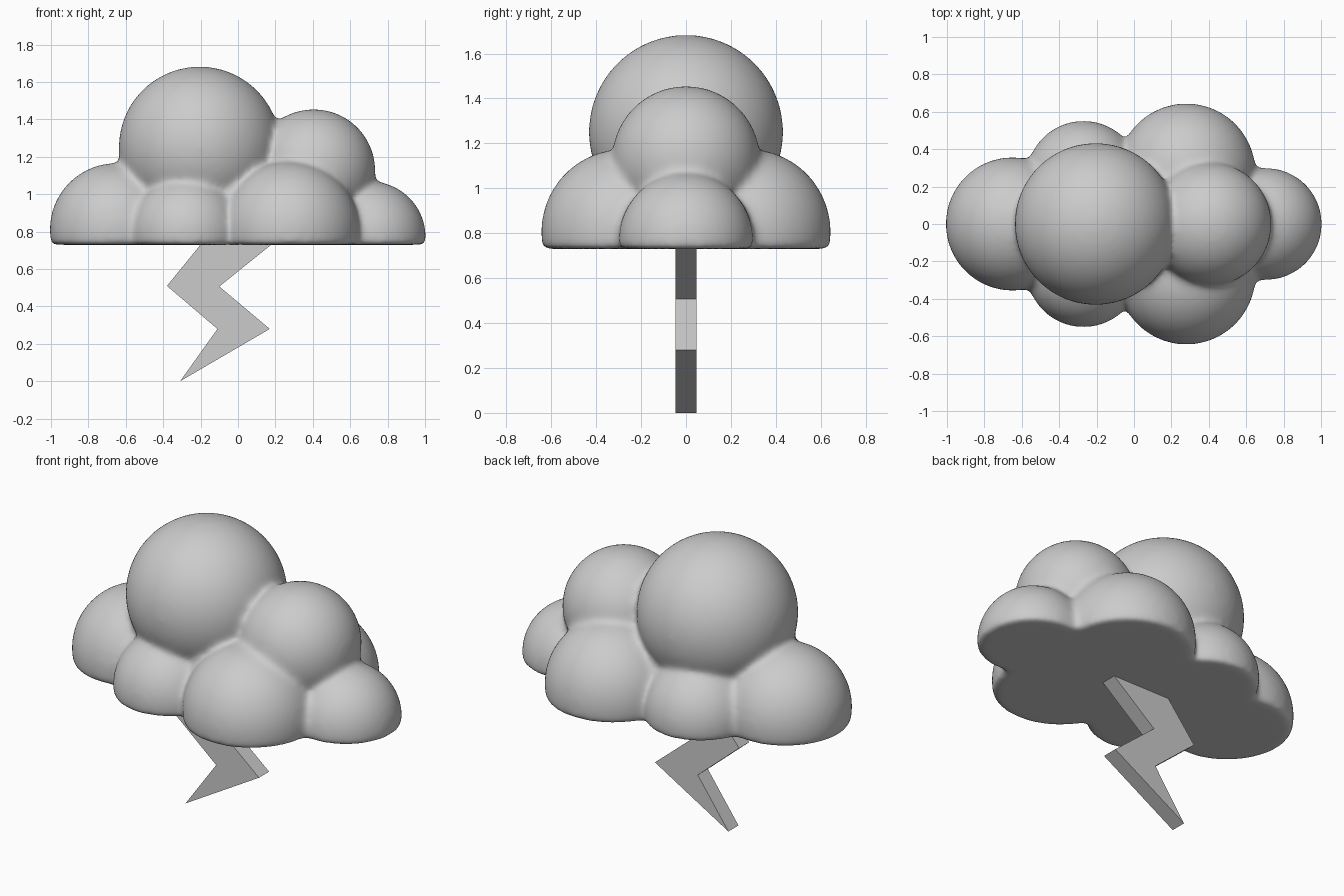
import bpy, bmesh
from mathutils import Matrix

if "Cube" in bpy.data.objects:
    bpy.data.objects.remove(bpy.data.objects["Cube"])

BASE = 0.73  # height of the flat underside


def make_object(name, bm):
    mesh = bpy.data.meshes.new(name)
    bm.to_mesh(mesh)
    bm.free()
    obj = bpy.data.objects.new(name, mesh)
    bpy.context.collection.objects.link(obj)
    return obj


def add_puff(target, x, y, z, r):
    """Add one ball, sliced flat at the cloud base."""
    bm = bmesh.new()
    bmesh.ops.create_uvsphere(bm, u_segments=64, v_segments=32, radius=r,
                              matrix=Matrix.Translation((x, y, z)))
    if z - r < BASE:
        cut = bmesh.ops.bisect_plane(bm, geom=bm.verts[:] + bm.edges[:] + bm.faces[:],
                                     plane_co=(0, 0, BASE), plane_no=(0, 0, 1),
                                     clear_inner=True)
        edges = [e for e in cut["geom_cut"] if isinstance(e, bmesh.types.BMEdge)]
        bmesh.ops.holes_fill(bm, edges=edges, sides=0)
    temp = bpy.data.meshes.new("puff")
    bm.to_mesh(temp)
    bm.free()
    target.from_mesh(temp)
    bpy.data.meshes.remove(temp)


# Cloud: overlapping puffs fused into one soft skin
cloud_bm = bmesh.new()
for puff in [(-0.205, 0, 1.25, 0.433), (0.405, 0, 1.125, 0.33),
             (-0.65, 0, 0.81, 0.357), (0.705, 0, 0.77, 0.30),
             (0, 0, 0.88, 0.38)]:
    add_puff(cloud_bm, *puff)
for side in (-1, 1):
    add_puff(cloud_bm, 0.28, side * 0.275, 0.805, 0.37)
    add_puff(cloud_bm, -0.27, side * 0.245, 0.79, 0.307)
cloud = make_object("cloud", cloud_bm)

remesh = cloud.modifiers.new("fuse", 'REMESH')
remesh.mode = 'VOXEL'
remesh.voxel_size = 0.016
remesh.use_smooth_shade = True
smooth = cloud.modifiers.new("soften", 'SMOOTH')
smooth.factor = 0.5
smooth.iterations = 18

# Lightning bolt: zigzag profile extruded along y
profile = [(-0.31, 0), (0.17, 0.28), (-0.10, 0.507), (0.24, 0.78),
           (-0.16, 0.78), (-0.38, 0.51), (-0.11, 0.28)]
half = 0.047
bolt_bm = bmesh.new()
face = bolt_bm.faces.new([bolt_bm.verts.new((x, -half, z)) for x, z in profile])
ext = bmesh.ops.extrude_face_region(bolt_bm, geom=[face], use_keep_orig=True)
bmesh.ops.translate(bolt_bm, vec=(0, 2 * half, 0),
                    verts=[v for v in ext["geom"] if isinstance(v, bmesh.types.BMVert)])
bmesh.ops.recalc_face_normals(bolt_bm, faces=bolt_bm.faces)
make_object("lightning_bolt", bolt_bm)
